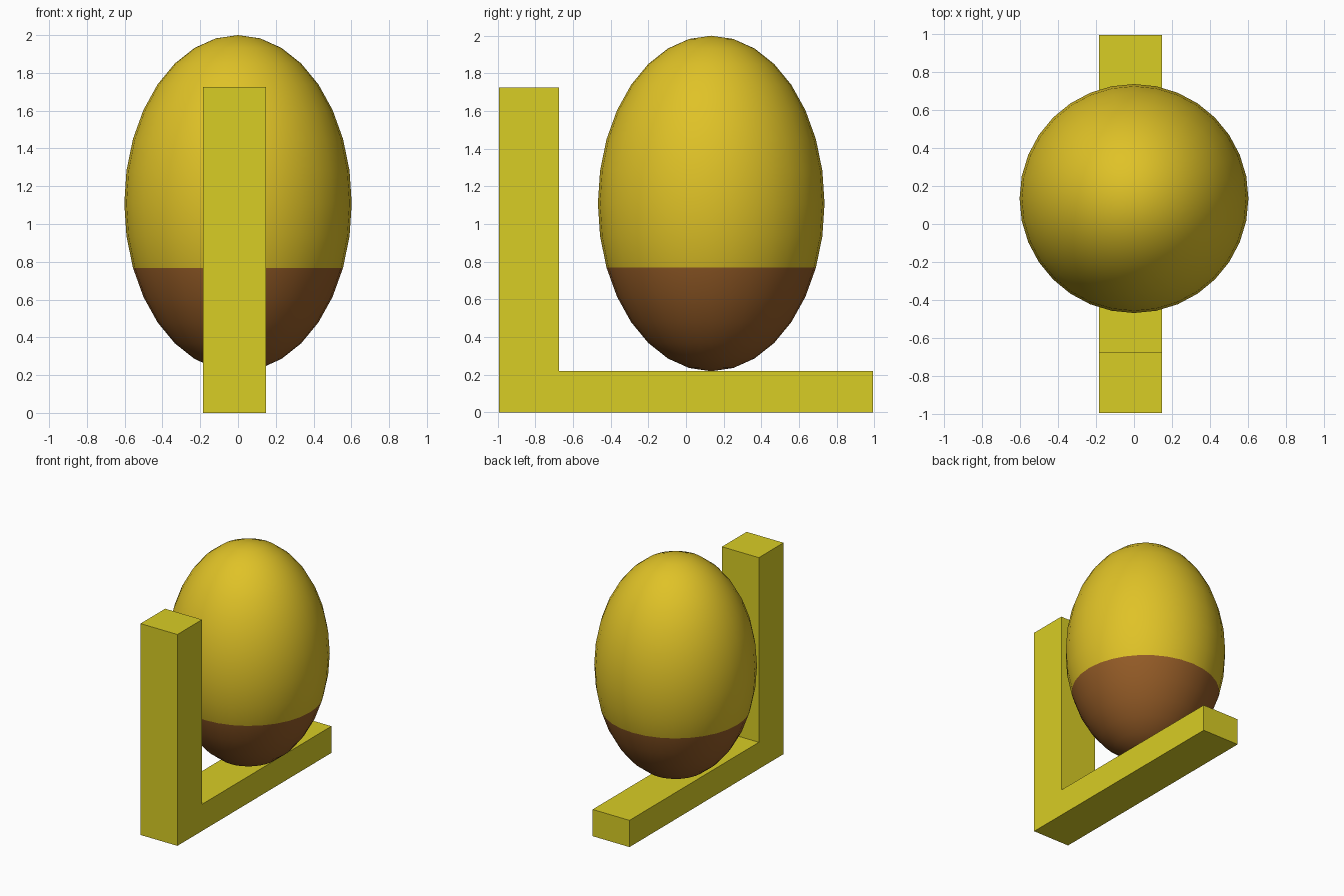
import bpy, bmesh, math
from mathutils import Matrix

if "Cube" in bpy.data.objects:
    bpy.data.objects.remove(bpy.data.objects["Cube"])


def material(name, rgb):
    m = bpy.data.materials.new(name)
    m.diffuse_color = (*rgb, 1.0)
    m.use_nodes = True
    m.node_tree.nodes["Principled BSDF"].inputs["Base Color"].default_value = m.diffuse_color
    return m


def make_object(name, bm, mats):
    bmesh.ops.recalc_face_normals(bm, faces=bm.faces)
    mesh = bpy.data.meshes.new(name)
    bm.to_mesh(mesh)
    bm.free()
    for m in mats:
        mesh.materials.append(m)
    ob = bpy.data.objects.new(name, mesh)
    bpy.context.collection.objects.link(ob)
    return ob


frame_yellow = material("frame_yellow", (0.69, 0.61, 0.018))
egg_yellow = material("egg_yellow", (0.74, 0.54, 0.02))
egg_brown = material("egg_brown", (0.30, 0.107, 0.02))

# L-shaped frame: side profile (y, z) extruded along x
profile = [(-0.993, 0), (0.993, 0), (0.993, 0.218), (-0.675, 0.218),
           (-0.675, 1.725), (-0.993, 1.725)]
bm = bmesh.new()
face = bm.faces.new([bm.verts.new((-0.185, y, z)) for y, z in profile])
ext = bmesh.ops.extrude_face_region(bm, geom=[face])
bmesh.ops.translate(bm, vec=(0.333, 0, 0),
                    verts=[v for v in ext["geom"] if isinstance(v, bmesh.types.BMVert)])
make_object("l_frame", bm, [frame_yellow])

# Egg resting on the base, brown below the third ring under its equator
centre_z, radius, half_height = 1.109, 0.602, 0.891
bm = bmesh.new()
bmesh.ops.create_uvsphere(bm, u_segments=32, v_segments=16, radius=1.0)
limit = -math.sin(math.radians(22.5))
for f in bm.faces:
    f.smooth = True
    f.material_index = 1 if f.calc_center_median().z < limit else 0
bm.transform(Matrix.Translation((0, 0.134, centre_z))
             @ Matrix.Diagonal((radius, radius, half_height, 1)))
make_object("egg", bm, [egg_yellow, egg_brown])
